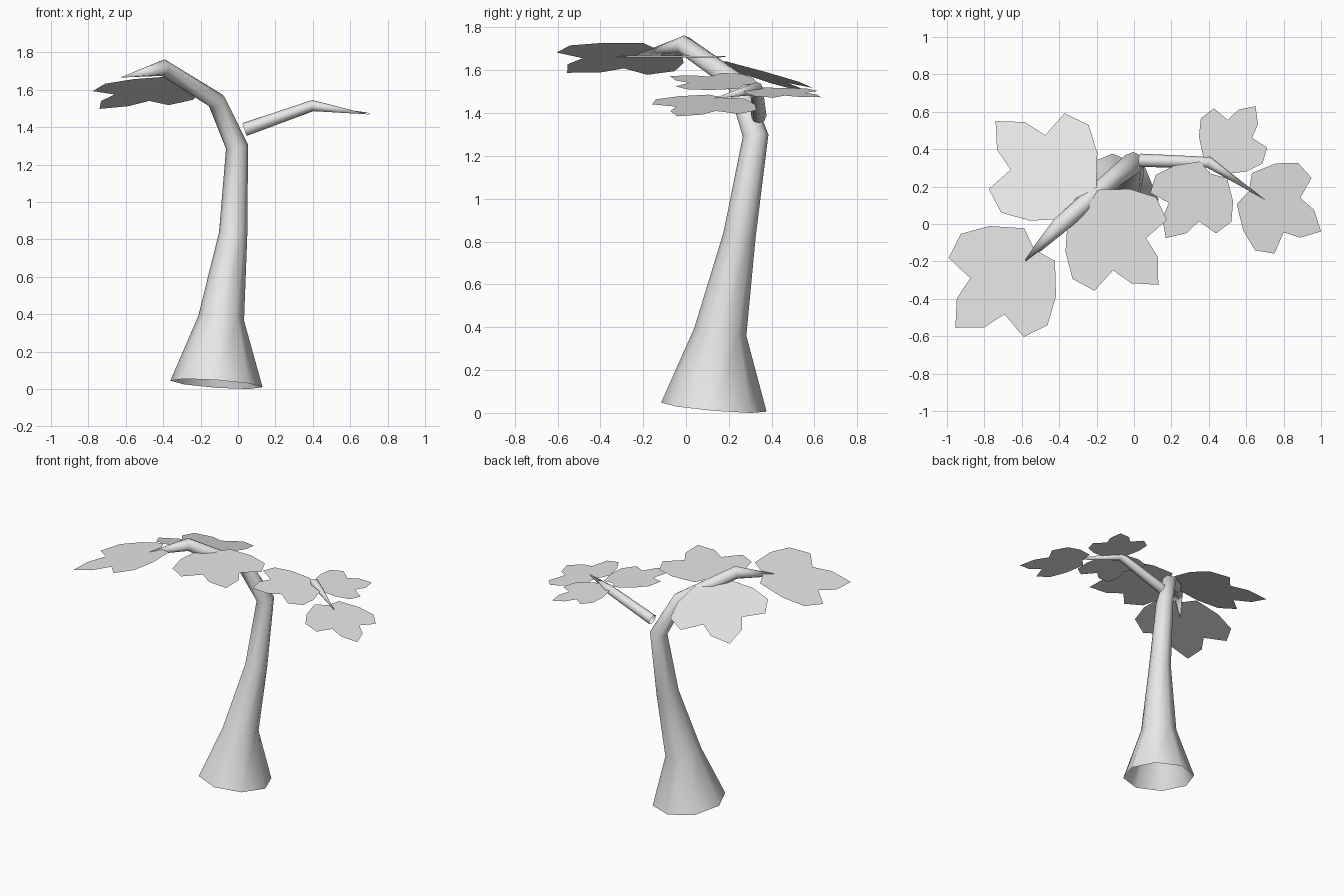
import bpy
import math
from mathutils import Vector

cube = bpy.data.objects.get("Cube")
if cube:
    bpy.data.objects.remove(cube, do_unlink=True)

# One plain grey for the whole tree
grey = bpy.data.materials.new("plain grey")
grey.use_nodes = True
color = (0.8, 0.8, 0.8, 1.0)
grey.diffuse_color = color
grey.node_tree.nodes["Principled BSDF"].inputs["Base Color"].default_value = color

SIDES = 8


def add_object(name, verts, faces, smooth):
    mesh = bpy.data.meshes.new(name)
    mesh.from_pydata(verts, [], faces)
    mesh.materials.append(grey)
    for polygon in mesh.polygons:
        polygon.use_smooth = smooth
    mesh.update()
    obj = bpy.data.objects.new(name, mesh)
    bpy.context.scene.collection.objects.link(obj)
    return obj


def tapered_limb(name, path, radii, side):
    """Open-based tube along a path, ending in a single pointed tip."""
    points = [Vector(p) for p in path]
    steps = [(b - a).normalized() for a, b in zip(points, points[1:])]
    side = Vector(side)
    verts, faces = [], []
    for i, radius in enumerate(radii):
        tangent = steps[i] if i == 0 else (steps[i - 1] + steps[i]).normalized()
        side = (side - tangent * side.dot(tangent)).normalized()
        other = tangent.cross(side)
        for k in range(SIDES):
            a = math.tau * k / SIDES
            verts.append(points[i] + radius * (side * math.cos(a) + other * math.sin(a)))
    verts.append(points[-1])
    last = (len(radii) - 1) * SIDES
    for k in range(SIDES):
        n = (k + 1) % SIDES
        for start in range(0, last, SIDES):
            faces.append((start + k, start + n, start + SIDES + n, start + SIDES + k))
        faces.append((last + k, last + n, len(verts) - 1))
    return add_object(name, verts, faces, True)


# Half outline of a lobed leaf: (distance from midrib, distance along it)
LEAF_HALF = [(0.185, 0), (0.4, 0.2), (0.52, 0.42), (0.45, 0.635),
             (0.205, 0.62), (0.165, 0.82)]


def leaf(name, base, tip, side, height, slope):
    """Flat leaf laid on a sloping plane; side is the width direction."""
    base, tip, side, slope = map(Vector, (base, tip, side, slope))
    outline = [(0, 0.06)] + LEAF_HALF + [(0, 1)]
    outline += [(-w, u) for w, u in reversed(LEAF_HALF)]
    verts = []
    for w, u in outline:
        offset = (tip - base) * u + side * w
        p = base + offset
        verts.append((p.x, p.y, height + offset.dot(slope)))
    order = list(range(len(verts)))
    # keep the face pointing up
    if side.x * (tip - base).y - side.y * (tip - base).x < 0:
        order.reverse()
    return add_object(name, verts, [order], False)


# Trunk flowing into the main branch
tapered_limb("trunk",
             [(-0.115, 0.13, 0.027), (-0.09, 0.16, 0.378), (-0.026, 0.25, 0.83),
              (-0.005, 0.325, 1.295), (-0.115, 0.24, 1.54), (-0.4, -0.01, 1.718),
              (-0.63, -0.25, 1.665)],
             [0.247, 0.123, 0.076, 0.06, 0.05, 0.045], (1, 0, 0))

# Side branch
tapered_limb("side_branch",
             [(0.035, 0.34, 1.387), (0.4, 0.33, 1.515), (0.7, 0.13, 1.468)],
             [0.036, 0.03], (0, 1, 0))

# Leaves of the main branch
leaf("right_back_leaf", (-0.285, 0.11), (-0.74, 0.55), (0.45, 0.45), 1.655, (0.085, -0.27))
leaf("right_front_leaf", (-0.505, -0.11), (-0.955, -0.555), (0.445, -0.47), 1.705, (0.26, 0))
leaf("middle_front_leaf", (-0.275, 0.105), (0.13, -0.325), (0.43, 0.42), 1.667, (-0.02, 0))

# Leaves of the side branch
leaf("left_inner_leaf", (0.425, 0.29), (0.17, -0.075), (0.39, -0.24), 1.527, (-0.18, 0))
leaf("left_outer_leaf", (0.59, 0.19), (1.0, -0.04), (0.22, 0.45), 1.477, (-0.225, 0))
leaf("left_back_leaf", (0.43, 0.31), (0.65, 0.63), (0.317, -0.233), 1.512, (-0.13, -0.03))
